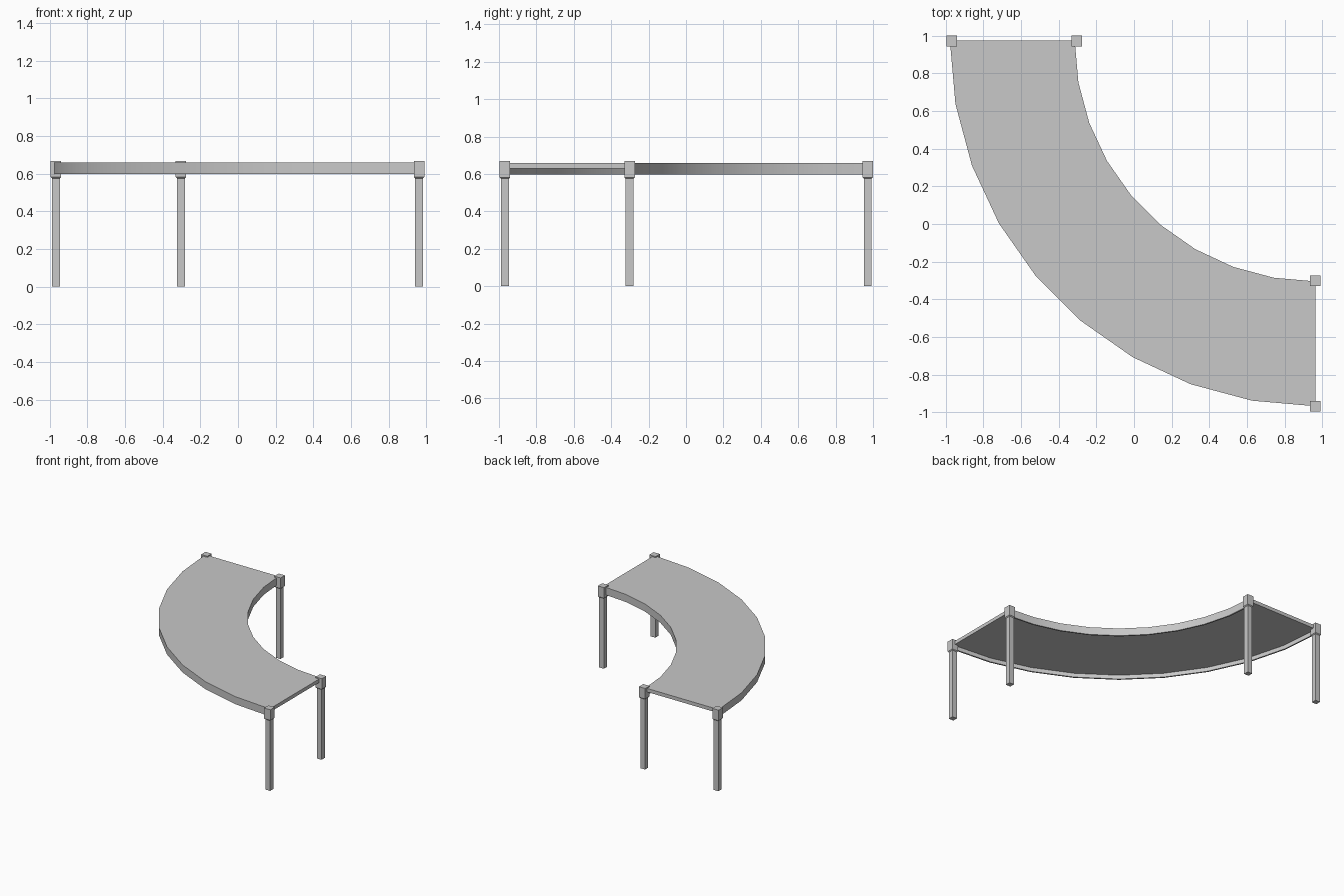
import bpy, bmesh
from math import cos, sin, pi, radians

cube = bpy.data.objects.get("Cube")
if cube:
    bpy.data.objects.remove(cube)

grey = bpy.data.materials.new("light_grey")
grey.use_nodes = True
colour = (0.58, 0.58, 0.58, 1)
grey.diffuse_color = colour
grey.node_tree.nodes["Principled BSDF"].inputs["Base Color"].default_value = colour


def finish(name, bm):
    bmesh.ops.recalc_face_normals(bm, faces=bm.faces)
    mesh = bpy.data.meshes.new(name)
    bm.to_mesh(mesh)
    bm.free()
    mesh.materials.append(grey)
    obj = bpy.data.objects.new(name, mesh)
    bpy.context.collection.objects.link(obj)
    return obj


# Curved top: a shallow upside-down channel swept through a quarter circle
CX, CY = 0.965, 0.975
R_IN, R_OUT, LIP = 1.28, 1.943, 0.012
Z_LOW, Z_UNDER, Z_TOP = 0.597, 0.63, 0.659
STEPS = 9
profile = [(R_IN, Z_LOW), (R_IN, Z_TOP), (R_OUT, Z_TOP), (R_OUT, Z_LOW),
           (R_OUT - LIP, Z_LOW), (R_OUT - LIP, Z_UNDER),
           (R_IN + LIP, Z_UNDER), (R_IN + LIP, Z_LOW)]

bm = bmesh.new()
rings = []
for i in range(STEPS + 1):
    a = pi + i * pi / 2 / STEPS
    rings.append([bm.verts.new((CX + r * cos(a), CY + r * sin(a), z)) for r, z in profile])
for a, b in zip(rings, rings[1:]):
    for k in range(len(profile)):
        n = (k + 1) % len(profile)
        bm.faces.new((a[k], a[n], b[n], b[k]))
bm.faces.new(rings[0])
bm.faces.new(rings[-1])
top = finish("curved_table_top", bm)
bpy.ops.object.select_all(action="DESELECT")
top.select_set(True)
bpy.context.view_layer.objects.active = top
bpy.ops.object.shade_smooth_by_angle(angle=radians(30))


# Legs: slim square posts with a wider corner block at the head
def leg(name, x, y):
    bm = bmesh.new()
    rows = [(0.021, 0), (0.021, 0.575), (0.028, 0.582), (0.028, 0.668)]
    loops = [[bm.verts.new((x + sx * h, y + sy * h, z))
              for sx, sy in ((-1, -1), (1, -1), (1, 1), (-1, 1))] for h, z in rows]
    for a, b in zip(loops, loops[1:]):
        for k in range(4):
            n = (k + 1) % 4
            bm.faces.new((a[k], a[n], b[n], b[k]))
    bm.faces.new(loops[0])
    bm.faces.new(loops[-1])
    finish(name, bm)


leg("back_outer_leg", -0.967, 0.972)
leg("back_inner_leg", -0.303, 0.972)
leg("side_inner_leg", 0.962, -0.302)
leg("side_outer_leg", 0.962, -0.968)
